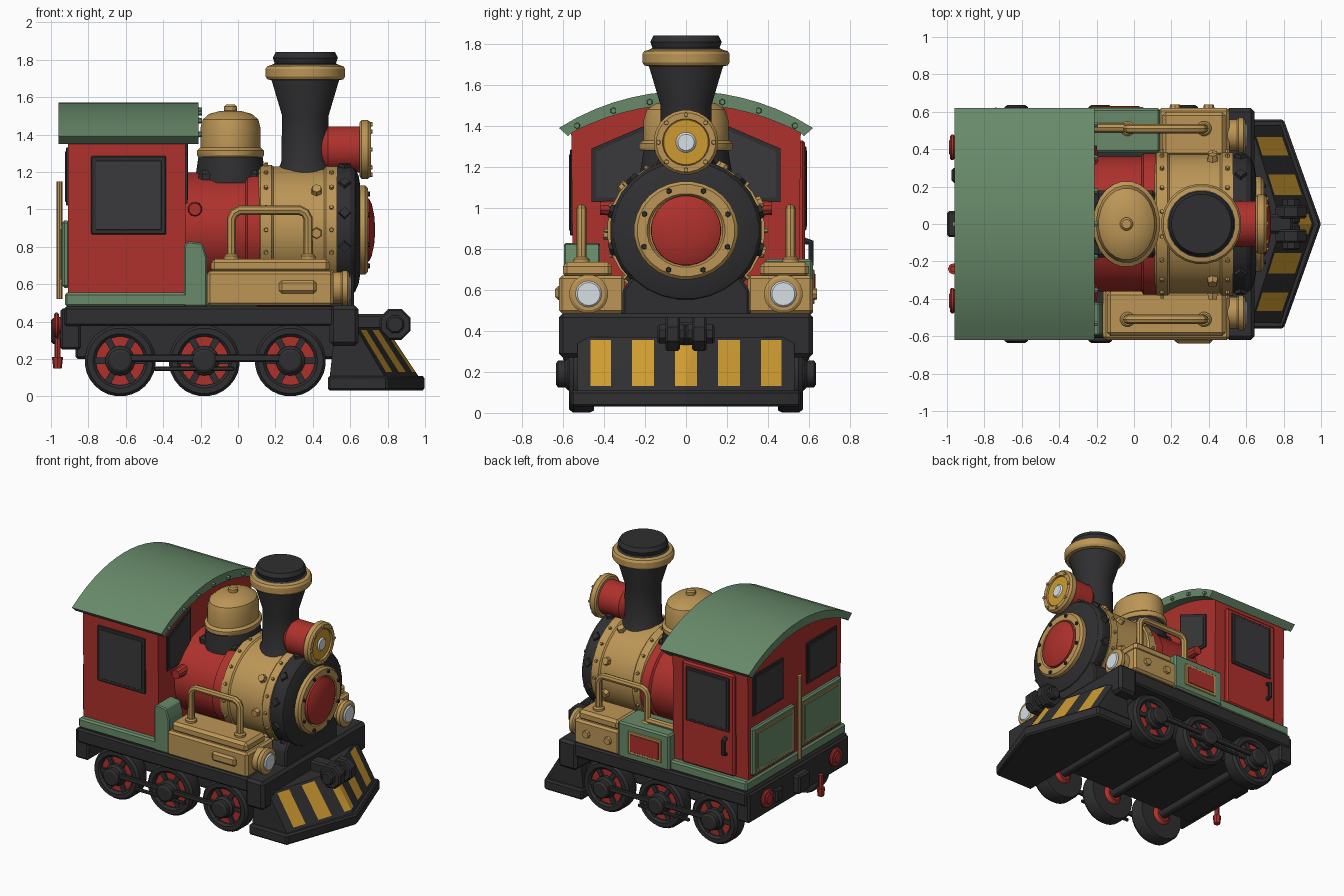
import bpy, bmesh, math
from mathutils import Vector, Matrix

if "Cube" in bpy.data.objects:
    bpy.data.objects.remove(bpy.data.objects["Cube"])

def mat(name, r, g, b):
    m = bpy.data.materials.new(name)
    m.diffuse_color = [((c / 255 + 0.055) / 1.055) ** 2.4 for c in (r, g, b)] + [1]
    m.use_nodes = True
    m.node_tree.nodes["Principled BSDF"].inputs["Base Color"].default_value = m.diffuse_color
    return m

RED = mat("red", 174, 49, 44)
GOLD = mat("gold", 188, 150, 86)
GREEN = mat("green", 104, 138, 106)
DARK = mat("dark", 47, 47, 49)
GLASS = mat("window_grey", 58, 58, 60)
YELLOW = mat("yellow", 206, 155, 48)
WHITE = mat("lens_white", 215, 224, 228)
X, Y, Z = Vector((1, 0, 0)), Vector((0, 1, 0)), Vector((0, 0, 1))

def finish(name, bm, *mats):
    bmesh.ops.recalc_face_normals(bm, faces=bm.faces)
    me = bpy.data.meshes.new(name)
    bm.to_mesh(me)
    bm.free()
    for m in mats:
        me.materials.append(m)
    ob = bpy.data.objects.new(name, me)
    bpy.context.collection.objects.link(ob)
    return ob

def bevel_all(bm, w):
    if w:
        bmesh.ops.bevel(bm, geom=bm.edges[:], offset=w, segments=1, affect='EDGES')

def box(name, m, x, y, z, bev=0.012):
    bm = bmesh.new()
    bmesh.ops.create_cube(bm, size=1)
    for v in bm.verts:
        v.co = Vector([(a[0] + a[1]) / 2 + c * abs(a[1] - a[0]) for a, c in zip((x, y, z), v.co)])
    bevel_all(bm, bev)
    return finish(name, bm, m)

def prism(name, m, pts, axis, a, b, bev=0.0):
    # polygon in the two remaining axes, extruded along axis from a to b
    put = {'x': lambda p, h: (h, p[0], p[1]), 'y': lambda p, h: (p[0], h, p[1]), 'z': lambda p, h: (p[0], p[1], h)}[axis]
    bm = bmesh.new()
    f = bm.faces.new([bm.verts.new(put(p, a)) for p in pts])
    r = bmesh.ops.extrude_face_region(bm, geom=[f])
    d = Vector(put((0, 0), b - a))
    bmesh.ops.translate(bm, verts=[v for v in r['geom'] if isinstance(v, bmesh.types.BMVert)], vec=d)
    bevel_all(bm, bev)
    return finish(name, bm, m)

def lathe(name, m, prof, origin, axis=Z, seg=24, scale=(1, 1, 1)):
    bm = bmesh.new()
    rings = [[bm.verts.new((r * math.cos(t), r * math.sin(t), h)) for t in
              [2 * math.pi * (i + .5) / seg for i in range(seg)]] for r, h in prof]
    for a, b in zip(rings, rings[1:]):
        for i in range(seg):
            j = (i + 1) % seg
            bm.faces.new((a[i], a[j], b[j], b[i]))
    bm.faces.new(rings[0])
    bm.faces.new(rings[-1])
    M = Matrix.Translation(origin) @ Matrix.Diagonal((*scale, 1)) @ axis.to_track_quat('Z', 'Y').to_matrix().to_4x4()
    bm.transform(M)
    return finish(name, bm, m)

def cyl(name, m, r, h, origin, axis=Z, seg=24, bev=0.01):
    return lathe(name, m, [(r - bev, 0), (r, bev), (r, h - bev), (r - bev, h)], origin, axis, seg)

def bolts(name, m, spots, r, h, seg=6):
    bm = bmesh.new()
    for p, n in spots:
        M = Matrix.Translation(p) @ n.to_track_quat('Z', 'Y').to_matrix().to_4x4()
        bmesh.ops.create_cone(bm, cap_ends=True, segments=seg, radius1=r, radius2=r * .75, depth=2 * h, matrix=M)
    return finish(name, bm, m)

def tube(name, m, pts, r):
    cu = bpy.data.curves.new(name, 'CURVE')
    cu.dimensions, cu.bevel_depth, cu.bevel_resolution, cu.use_fill_caps = '3D', r, 2, True
    s = cu.splines.new('POLY')
    s.points.add(len(pts) - 1)
    for p, c in zip(s.points, pts):
        p.co = (*c, 1)
    cu.materials.append(m)
    ob = bpy.data.objects.new(name, cu)
    bpy.context.collection.objects.link(ob)
    return ob

def ring_spots(x, z, r, n, axial=False, start=0.0, wide=1.0):
    out = []
    for i in range(n):
        t = start + 2 * math.pi * i / n
        d = Vector((0, math.cos(t), math.sin(t)))
        out.append((Vector((x, d.y * r * wide, z + d.z * r)), X if axial else d))
    return out

# chassis
box("chassis_core", DARK, (-.87, .6), (-.42, .42), (.2, .47))
box("chassis_sill", DARK, (-.93, .64), (-.61, .61), (.375, .48))
box("rear_beam", DARK, (-.95, -.84), (-.6, .6), (.25, .47))
box("front_beam", DARK, (.49, .645), (-.62, .62), (.27, .485), .02)

# wheels, axles and rods
for i, x in enumerate((-.63, -.18, .28)):
    cyl(f"axle_{i}", DARK, .035, .9, (x, -.45, .19), Y, 12)
    for s in (-1, 1):
        n, d = f"{i}_{'left' if s > 0 else 'right'}", Y * s
        lathe("tyre_" + n, DARK, [(.13, .45), (.13, .555), (.145, .57), (.175, .57), (.19, .55), (.19, .47),
              (.18, .45), (.13, .45)], (x, 0, .19), d, 28)
        lathe("wheel_back_" + n, DARK, [(.135, .46), (.135, .5)], (x, 0, .19), d)
        lathe("wheel_disc_" + n, RED, [(.05, .43), (.08, .455), (.08, .5), (.132, .5), (.132, .545), (.05, .545)], (x, 0, .19), d)
        lathe("hub_" + n, DARK, [(.08, .5), (.08, .575), (.065, .59), (.065, .625), (.05, .635)], (x, 0, .19), d, 14)
        bm = bmesh.new()
        for k in range(6):
            R = Matrix.Translation((x, .545 * s, .19)) @ Matrix.Rotation(k * math.pi / 3, 4, 'Y')
            bmesh.ops.create_cube(bm, size=1, matrix=R @ Matrix.Translation((.1, 0, 0)) @ Matrix.Diagonal((.08, .03, .035, 1)))
        finish("spokes_" + n, bm, DARK)
for s in (-1, 1):
    box(f"coupling_rod_{s}", DARK, (-.6, .26), (.585 * s, .605 * s), (.185, .225), .006)
    box(f"lower_rod_{s}", DARK, (-.45, -.02), (.59 * s, .61 * s), (.135, .16), .006)

# cowcatcher: lofted columns, every other front face is a stripe
half = [0, .054, .156, .264, .367, .465, .53]
ys = [-y for y in half[:0:-1]] + half
bm = bmesh.new()
cols = [[bm.verts.new(p) for p in ((.97 - .34 * abs(y), y, .1), (.95 - .34 * abs(y), y, .13), (.8 - .31 * abs(y), y, .355),
         (.79 - .31 * abs(y), y, .37), (.52, y, .37), (.49, y, .1))] for y in ys]
for i, (a, b) in enumerate(zip(cols, cols[1:])):
    for k in range(6):
        f = bm.faces.new((a[k], b[k], b[(k + 1) % 6], a[(k + 1) % 6]))
        f.material_index = int(k == 1 and (i % 2 == 1 if i < 6 else i % 2 == 0))
bm.faces.new(cols[0])
bm.faces.new(cols[-1])
finish("cowcatcher", bm, DARK, YELLOW)
prism("cowcatcher_base", DARK, [(.48, -.56), (.8, -.56), (1, 0), (.8, .56), (.48, .56)], 'z', .03, .11, .012)

# front coupler
box("coupler_bar", DARK, (.62, .85), (-.05, .05), (.33, .44))
for s in (-1, 1):
    cyl(f"coupler_jaw_{s}", DARK, .09, .07, (.84, .03 * s, .385), Y * s, 8)
    cyl(f"coupler_pin_{s}", DARK, .05, .14, (.84, 0, .385), Y * s, 8)

# cab, roof and skirt
def arc(hw, top, drop, n=14):
    R = (hw * hw + drop * drop) / (2 * drop)
    return [(y, top - R + math.sqrt(R * R - y * y)) for y in [hw - 2 * hw * i / n for i in range(n + 1)]]
prism("cab", RED, [(-.55, .5), (.55, .5)] + arc(.56, 1.51, .14), 'x', -.91, -.28)
outer = arc(.62, 1.57, .18)
prism("roof", GREEN, outer + [(-.575, 1.35)] + arc(.56, 1.505, .14)[::-1] + [(.575, 1.35)], 'x', -.96, -.21)
bolts("roof_bolts", GREEN, [(Vector((-.21, y, z - .04)), X) for y, z in outer[1:-1:2]], .018, .018)
box("cab_skirt", GREEN, (-.925, -.2), (-.595, .595), (.48, .555))
prism("right_step_box", GREEN, [(-.29, .48), (-.165, .48), (-.165, .74), (-.19, .82), (-.27, .83), (-.29, .8)], 'y', -.595, -.42, .008)
box("left_tool_box", GREEN, (-.29, .14), (.38, .62), (.48, .75))
tube("left_pipe", GOLD, [(-.27, .515, .765), (-.05, .515, .765)], .025)
box("tool_panel_frame", GOLD, (-.23, .05), (.6, .626), (.53, .7), .004)
box("tool_panel", RED, (-.21, .03), (.6, .631), (.55, .68), .002)

# cab windows, door
box("right_window_frame", DARK, (-.785, -.385), (-.54, -.567), (.865, 1.285), .005)
box("right_window", GLASS, (-.76, -.41), (-.54, -.571), (.89, 1.26), .002)
box("door", RED, (-.81, -.37), (.53, .58), (.56, 1.33))
box("door_window_frame", DARK, (-.77, -.41), (.54, .587), (.89, 1.3), .004)
box("door_window", GLASS, (-.75, -.43), (.54, .591), (.91, 1.28), .002)
tube("door_handle", DARK, [(-.74, .575, .84), (-.74, .61, .83), (-.74, .61, .73), (-.74, .575, .72)], .016)
for s in (-1, 1):
    prism(f"front_window_frame_{s}", DARK, [(.46 * s, 1.03), (.46 * s, 1.29), (.18 * s, 1.41), (.18 * s, 1.03)], 'x', -.285, -.27)
    prism(f"front_window_{s}", GLASS, [(.44 * s, 1.05), (.44 * s, 1.275), (.2 * s, 1.38), (.2 * s, 1.05)], 'x', -.285, -.266)
    box(f"rear_window_frame_{s}", DARK, (-.92, -.9), (.14 * s, .5 * s), (1.02, 1.33), .004)
    box(f"rear_window_{s}", GLASS, (-.924, -.9), (.16 * s, .48 * s), (1.04, 1.31), .002)
    # rear green panels with gold trim
    box(f"rear_panel_{s}", GREEN, (-.94, -.9), (.03 * s, .53 * s), (.58, .94))
    box(f"rear_panel_trim_{s}", GOLD, (-.945, -.9), (.06 * s, .5 * s), (.61, .91), .003)
    box(f"rear_panel_inset_{s}", GREEN, (-.949, -.9), (.075 * s, .485 * s), (.625, .895), .002)
    # rear buffers
    cyl(f"rear_buffer_stem_{s}", RED, .045, .05, (-.94, .41 * s, .38), -X, 14)
    cyl(f"rear_buffer_{s}", RED, .07, .025, (-.958, .41 * s, .38), -X, 16, .008)
tube("rear_pole", GOLD, [(-.955, 0, .52), (-.955, 0, 1.15)], .016)
box("rear_coupler", DARK, (-1, -.93), (-.07, .07), (.28, .42))
box("rear_latch", DARK, (-.975, -.93), (.22, .3), (.3, .4))
tube("brake_lever", RED, [(-.965, -.24, .31), (-.965, -.24, .18)], .017)
bolts("brake_lever_knob", RED, [(Vector((-.965, -.24, .18)), -Z)], .03, .03, 8)

# boiler, slightly wider than tall
BZ, W = .89, (1, 1.1, 1)
lathe("rear_boiler", RED, [(.31, -.3), (.31, .04), (.325, .05), (.325, .14)], (0, 0, BZ), X, 28, (1, 1.17, 1))
lathe("front_boiler", GOLD, [(.335, .11), (.35, .12), (.35, .18), (.34, .19), (.34, .46), (.35, .47), (.35, .53)], (0, 0, BZ), X, 28, W)
lathe("smokebox", DARK, [(.345, .52), (.35, .53), (.35, .6), (.335, .625), (.29, .645), (.2, .66)], (0, 0, BZ), X, 28, (1, 1.06, 1))
lathe("smokebox_door_ring", GOLD, [(.24, .63), (.24, .68), (.225, .695), (.18, .695), (.17, .68)], (0, 0, BZ), X, 28, (1, 1.06, 1))
lathe("smokebox_door", RED, [(.172, .67), (.17, .7), (.14, .715), (.08, .728), (.03, .732)], (0, 0, BZ), X, 28)
bolts("door_ring_bolts", DARK, ring_spots(.695, BZ, .208, 8, True, .39, 1.06), .016, .012)
bolts("smokebox_tabs", DARK, ring_spots(.57, BZ, .345, 12, False, .26, 1.06), .04, .022, 4)
bolts("band_bolts", GOLD, ring_spots(.15, BZ, .35, 18, wide=1.1), .014, .014)
bolts("front_band_bolts", GOLD, ring_spots(.5, BZ, .35, 18, wide=1.1), .014, .014)
bolts("boiler_plugs", GOLD, ring_spots(.42, BZ, .34, 9, False, .4, 1.1), .035, .03)
bolts("whistle_knobs", RED, [(Vector((-.23, .33 * s, 1.0)), Y * s) for s in (-1, 1)], .045, .09, 10)
prism("boiler_saddle", DARK, [(-.31, .47), (.31, .47), (.31, .6), (.25, .68), (-.25, .68), (-.31, .6)], 'x', .1, .62, .012)

# dome on its dark base
box("dome_base", DARK, (-.21, .12), (-.18, .18), (1.1, 1.21), .02)
lathe("dome_seat", DARK, [(.19, 1.14), (.185, 1.2), (.172, 1.29)], (-.04, 0, 0), Z, 24, (1, 1.2, 1))
lathe("steam_dome", GOLD, [(.175, 1.28), (.18, 1.29), (.18, 1.315), (.163, 1.33), (.163, 1.43), (.15, 1.48),
      (.115, 1.51), (.06, 1.525), (.035, 1.527)], (-.04, 0, 0), Z, 24, (1, 1.28, 1))
cyl("dome_knob", GOLD, .035, .05, (-.04, 0, 1.51), Z, 12)

# chimney
CX = .36
lathe("chimney", DARK, [(.17, 1.17), (.13, 1.25), (.125, 1.5), (.185, 1.7), (.185, 1.77), (.165, 1.78), (.175, 1.81),
      (.16, 1.84), (.13, 1.84)], (CX, 0, 0))
lathe("chimney_band", GOLD, [(.18, 1.69), (.205, 1.695), (.215, 1.71), (.215, 1.75), (.205, 1.765), (.17, 1.775)], (CX, 0, 0))

# headlight
HZ = 1.32
lathe("headlight_body", RED, [(.08, .43), (.125, .48), (.125, .66)], (0, 0, HZ), X)
lathe("headlight_ring", GOLD, [(.145, .65), (.158, .66), (.158, .695), (.145, .71), (.115, .71), (.11, .69)], (0, 0, HZ), X)
cyl("headlight_reflector", YELLOW, .112, .04, (.66, 0, HZ), X, 24, .003)
cyl("headlight_lens", WHITE, .05, .045, (.665, 0, HZ), X, 16)
bolts("headlight_bolts", GOLD, ring_spots(.71, HZ, .135, 8, True), .014, .01)
box("headlight_bracket", DARK, (.5, .58), (-.06, .06), (1.15, 1.25))

# side tanks, lamps and handrails
for s, x0, n in ((-1, -.165, "right"), (1, .13, "left")):
    box(n + "_tank", GOLD, (x0, .51), (.3 * s, .62 * s), (.485, .67), .015)
    box(n + "_tank_lid", GOLD, (x0 + .02, .49), (.36 * s, .6 * s), (.66, .735), .02)
    lathe(n + "_lamp", GOLD, [(.085, .48), (.085, .55), (.095, .56), (.095, .585), (.08, .595), (.06, .595)],
          (0, .475 * s, .58), X, 20)
    cyl(n + "_lamp_lens", WHITE, .064, .04, (.565, .475 * s, .58), X, 18, .008)
    y = .51 * s
    tube(n + "_handrail", GOLD, [(-.035, y, .7), (-.035, y, .95), (-.02, y, .98), (.01, y, .995), (.33, y, .995),
         (.36, y, .98), (.375, y, .95), (.375, y, .7)], .025)
    for x in (-.035, .375):
        cyl(f"{n}_rail_foot_{x}", GOLD, .04, .04, (x, y, .72), Z, 12)
box("right_tank_grip", GOLD, (.22, .42), (-.6, -.638), (.55, .62), .015)
bolts("left_tank_bolts", GOLD, [(Vector((x, .62, .58)), Y) for x in (.22, .4)], .035, .018, 8)

# smooth shading with sharp edges kept
bpy.ops.object.select_all(action='SELECT')
bpy.context.view_layer.objects.active = bpy.data.objects["cab"]
bpy.ops.object.convert(target='MESH')
bpy.ops.object.shade_smooth_by_angle(angle=math.radians(30))
